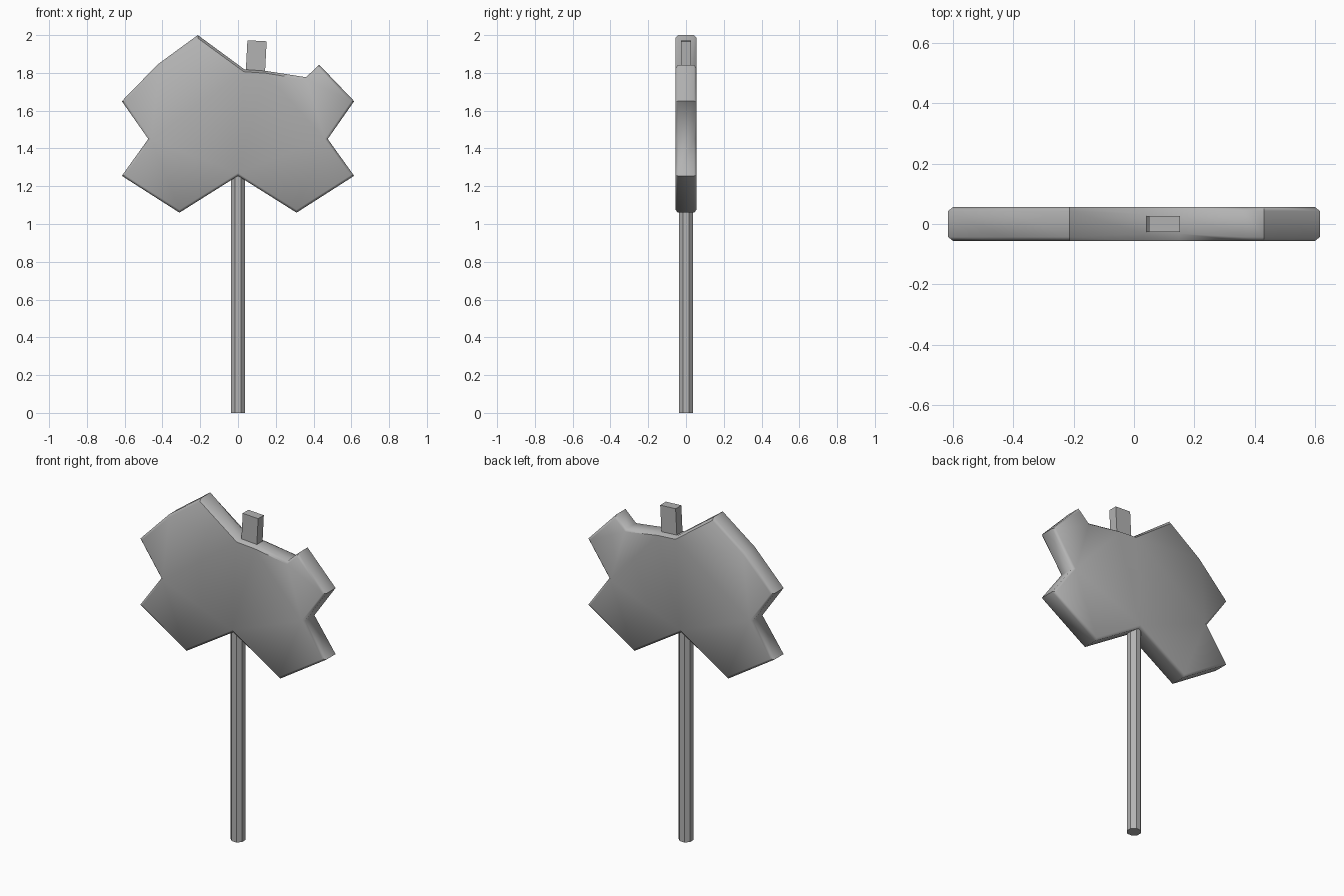
import bpy, bmesh, math
from mathutils import Vector

if "Cube" in bpy.data.objects:
    bpy.data.objects.remove(bpy.data.objects["Cube"])

HALF = 0.056  # half thickness of the head
grey = bpy.data.materials.new("dark_grey")
grey.diffuse_color = (0.45, 0.45, 0.45, 1)
grey.use_nodes = True
grey.node_tree.nodes["Principled BSDF"].inputs["Base Color"].default_value = grey.diffuse_color

# Right half runs bottom notch -> bite, then the left half; (x, z, inset, rim half depth)
R = (0.013, 0.043)   # ordinary rounded rim
B = (0.012, 0.032)   # deeper chamfer along the broken bite
outline = [
    (0, 1.255, *R), (0.31, 1.06, *R), (0.615, 1.255, *R), (0.475, 1.45, *R),
    (0.615, 1.65, *R), (0.43, 1.843, *R), (0.36, 1.777, *R), (0.15, 1.81, *B),
    (0.035, 1.818, *B), (-0.213, 2.0, *R), (-0.425, 1.845, *R), (-0.615, 1.65, *R),
    (-0.475, 1.45, *R), (-0.615, 1.255, *R), (-0.31, 1.06, *R)]


def inset_point(i):
    """Mitred inward offset of an outline corner."""
    n = len(outline)
    p0, p, p1 = (Vector(outline[j % n][:2]) for j in (i - 1, i, i + 1))
    a, b = (p - p0).normalized(), (p1 - p).normalized()
    na, nb = Vector((-a.y, a.x)), Vector((-b.y, b.x))
    m = (na + nb).normalized()
    return p + m * outline[i][2] / m.dot(na)


def finish(bm, name, angle):
    bmesh.ops.recalc_face_normals(bm, faces=bm.faces)
    mesh = bpy.data.meshes.new(name)
    bm.to_mesh(mesh)
    bm.free()
    mesh.materials.append(grey)
    ob = bpy.data.objects.new(name, mesh)
    bpy.context.collection.objects.link(ob)
    bpy.ops.object.select_all(action='DESELECT')
    ob.select_set(True)
    bpy.context.view_layer.objects.active = ob
    if angle:
        bpy.ops.object.shade_smooth_by_angle(angle=math.radians(angle))
    return ob


# Flat head with rounded rim: four rings from front to back
bm = bmesh.new()
rings = []
for side, face in ((-1, True), (-1, False), (1, False), (1, True)):
    ring = []
    for i, (x, z, _, depth) in enumerate(outline):
        if face:
            x, z = inset_point(i)
        ring.append(bm.verts.new((x, side * (HALF if face else depth), z)))
    rings.append(ring)
count = len(outline)
for lo, hi in zip(rings, rings[1:]):
    for i in range(count):
        j = (i + 1) % count
        bm.faces.new((lo[i], lo[j], hi[j], hi[i]))
caps = [bm.faces.new(rings[0]), bm.faces.new(rings[-1])]
bm.normal_update()
bmesh.ops.triangulate(bm, faces=caps)
finish(bm, "head", 52)

# Eight-sided stick
bm = bmesh.new()
bmesh.ops.create_cone(bm, cap_ends=True, segments=8, radius1=0.041, radius2=0.041, depth=1.4)
bmesh.ops.translate(bm, verts=bm.verts, vec=(0, 0, 0.7))
stick = finish(bm, "stick", 0)
stick.rotation_euler.z = math.radians(22.5)

# Slightly tilted stub showing above the bite
bm = bmesh.new()
bmesh.ops.create_cube(bm, size=1)
bmesh.ops.scale(bm, verts=bm.verts, vec=(0.102, 0.054, 0.26))
stub = finish(bm, "stick_stub", 0)
stub.location = (0.094, 0, 1.84)
stub.rotation_euler.y = math.radians(3)
